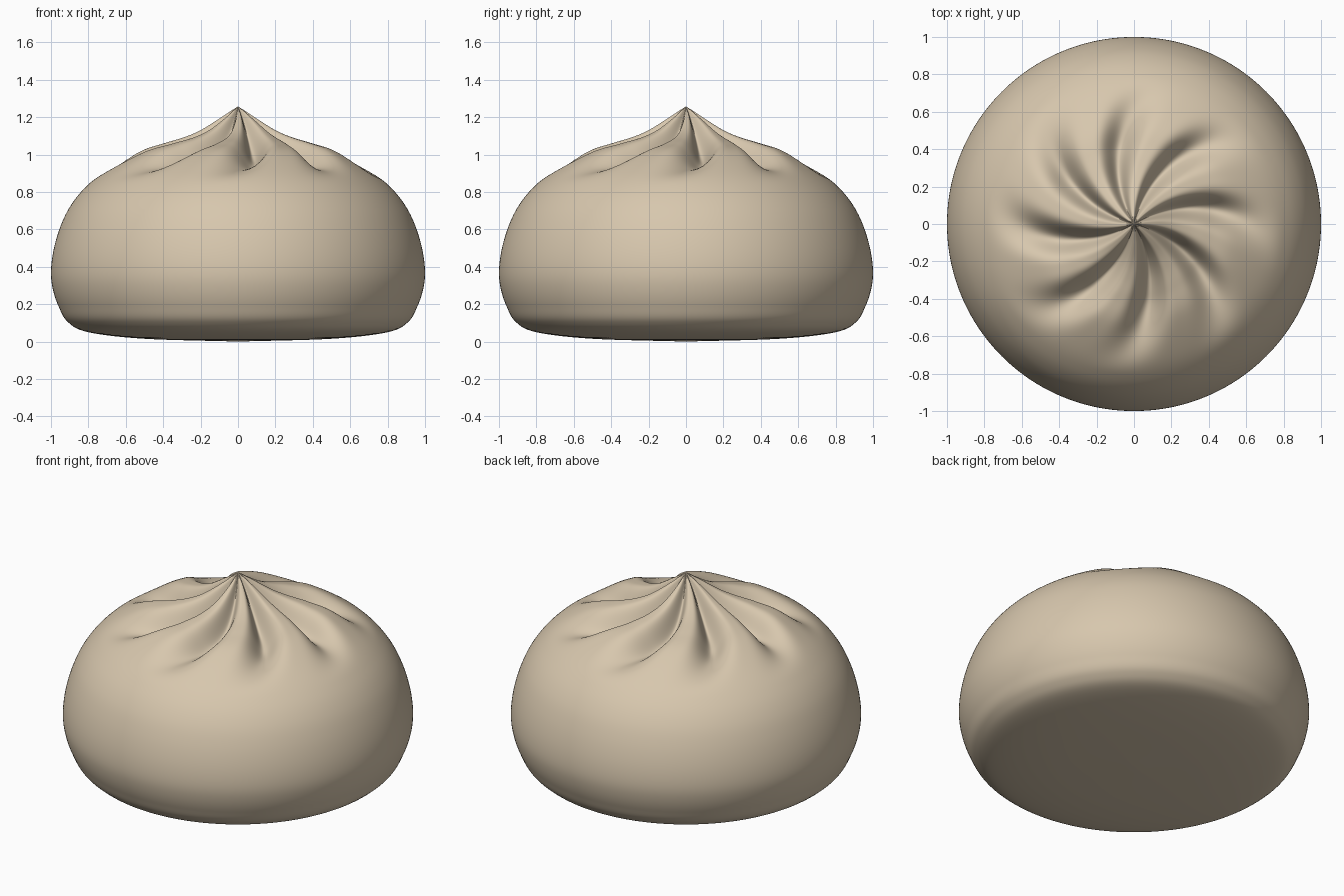
import bpy, bmesh
from math import sin, cos, pi, radians
from mathutils import Vector

if "Cube" in bpy.data.objects:
    bpy.data.objects.remove(bpy.data.objects["Cube"])

PLEATS, SEGMENTS, STEPS = 8, 256, 7
DEPTH, SWIRL = 0.13, radians(30)

# Half outline of the bun (radius, height), bottom centre to pinched tip
OUTLINE = [(0, 0), (0.5, 0.015), (0.8, 0.05), (0.91, 0.105), (0.96, 0.19),
           (0.99, 0.28), (1.0, 0.37), (0.988, 0.48), (0.955, 0.6), (0.905, 0.71),
           (0.83, 0.81), (0.72, 0.905), (0.54, 1.015), (0.4, 1.06), (0.29, 1.092),
           (0.2, 1.13), (0.1, 1.192), (0.04, 1.232), (0, 1.257)]


def smooth_curve(points, steps):
    """Catmull-Rom curve through the points."""
    p = [Vector(q) for q in points]
    p = [2 * p[0] - p[1]] + p + [2 * p[-1] - p[-2]]
    out = []
    for i in range(1, len(p) - 2):
        a, b, c, d = p[i - 1:i + 3]
        for s in range(steps):
            t = s / steps
            out.append(0.5 * (2 * b + (c - a) * t + (2 * a - 5 * b + 4 * c - d) * t ** 2
                              + (3 * b - a - 3 * c + d) * t ** 3))
    return out + [p[-2]]


def smoothstep(a, b, x):
    t = min(max((x - a) / (b - a), 0), 1)
    return t * t * (3 - 2 * t)


def pleat_drop(r, angle):
    """Depth of the swirling grooves at a point on the crown."""
    fade = sin(pi / 2 * min(r / 0.3, 1)) * (1 - smoothstep(0.4, 0.8, r))
    groove = angle - SWIRL * (1 - r / 0.65)
    return DEPTH * fade * ((1 + cos(PLEATS * groove)) / 2) ** 2


# Dough body: revolved outline with grooves pressed into the crown
bm = bmesh.new()
curve = smooth_curve(OUTLINE, STEPS)
bottom = bm.verts.new((0, 0, 0))
tip = bm.verts.new((0, 0, curve[-1].y))
rings = []
for r, z in curve[1:-1]:
    ring = []
    for k in range(SEGMENTS):
        a = 2 * pi * k / SEGMENTS
        drop = pleat_drop(r, a) if z > 0.4 else 0
        ring.append(bm.verts.new((r * cos(a), r * sin(a), z - drop)))
    rings.append(ring)
for k in range(SEGMENTS):
    n = (k + 1) % SEGMENTS
    bm.faces.new((bottom, rings[0][n], rings[0][k]))
    bm.faces.new((tip, rings[-1][k], rings[-1][n]))
    for lo, hi in zip(rings, rings[1:]):
        bm.faces.new((lo[k], lo[n], hi[n], hi[k]))
for f in bm.faces:
    f.smooth = True

mesh = bpy.data.meshes.new("steamed_bun")
bm.to_mesh(mesh)
bm.free()
bun = bpy.data.objects.new("steamed_bun", mesh)
bpy.context.collection.objects.link(bun)

# Dough colour
dough = bpy.data.materials.new("dough")
dough.diffuse_color = (0.68, 0.57, 0.42, 1)
dough.use_nodes = True
dough.node_tree.nodes["Principled BSDF"].inputs["Base Color"].default_value = dough.diffuse_color
mesh.materials.append(dough)
